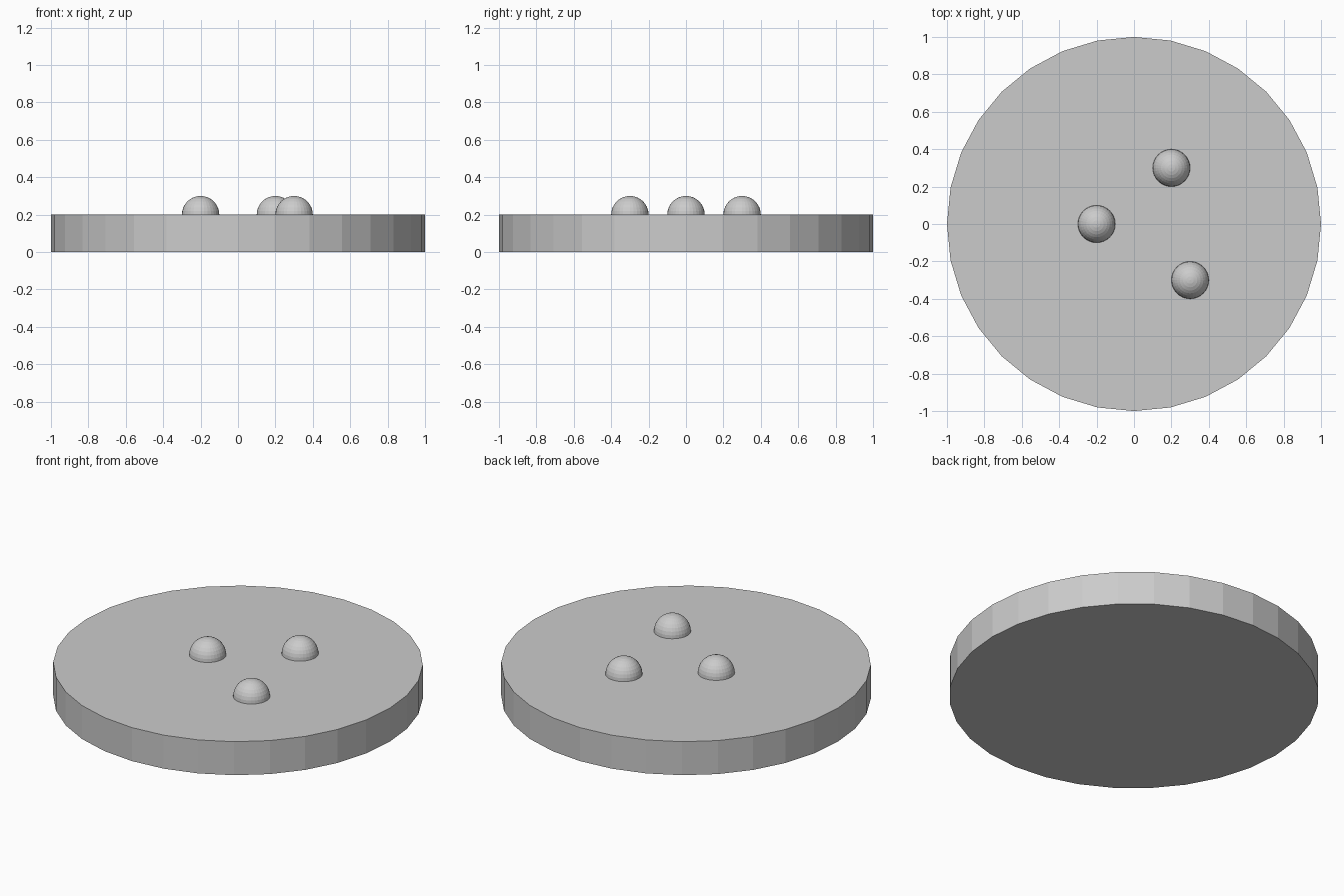
import bpy

if "Cube" in bpy.data.objects:
    bpy.data.objects.remove(bpy.data.objects["Cube"])

# Flat round base
bpy.ops.mesh.primitive_cylinder_add(vertices=32, radius=1.0, depth=0.2, location=(0, 0, 0.1))
bpy.context.object.name = "round_base"

# Balls half sunk into the top of the base
BALL_POSITIONS = [(-0.2, 0.0), (0.2, 0.3), (0.3, -0.3)]
for i, (x, y) in enumerate(BALL_POSITIONS, 1):
    bpy.ops.mesh.primitive_uv_sphere_add(segments=32, ring_count=16, radius=0.1, location=(x, y, 0.2))
    bpy.context.object.name = f"topping_ball_{i}"
